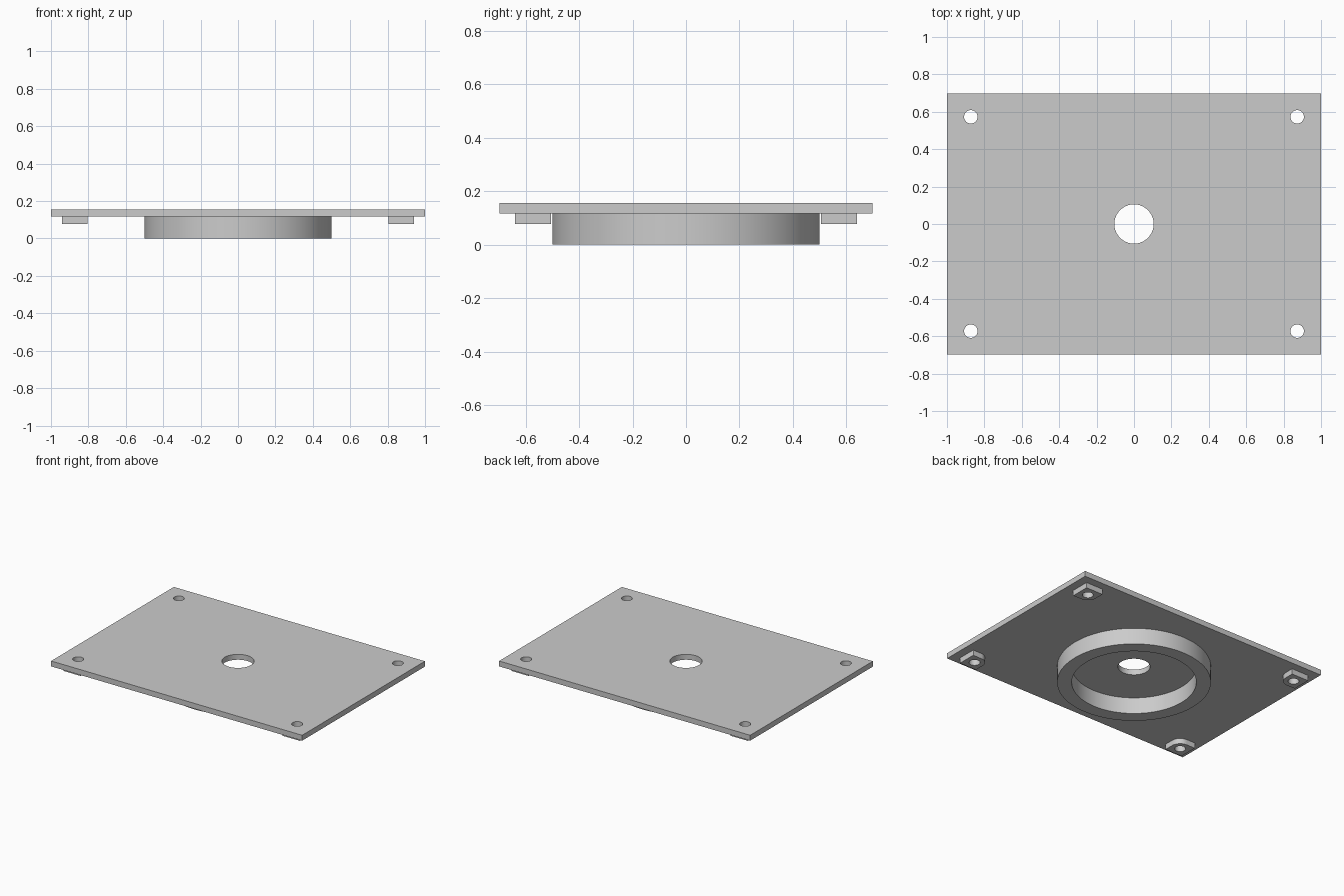
import bpy, bmesh, math

if "Cube" in bpy.data.objects:
    bpy.data.objects.remove(bpy.data.objects["Cube"])

UNDERSIDE, TOP = 0.117, 0.156      # mounting plate heights
PAD_BOTTOM = 0.078
HOLE_X, HOLE_Y = 0.8725, 0.573     # screw positions
PAD_HALF, SCREW_R = 0.0675, 0.036

grey = bpy.data.materials.new("light_grey")
grey.diffuse_color = (0.6, 0.6, 0.6, 1)
grey.use_nodes = True
grey.node_tree.nodes["Principled BSDF"].inputs["Base Color"].default_value = grey.diffuse_color


def arc(cx, cy, r, n=64, start=0.0, sweep=math.tau):
    """Points on an arc; a full circle does not repeat its first point."""
    count = n if sweep == math.tau else n + 1
    return [(cx + r * math.cos(start + sweep * i / n),
             cy + r * math.sin(start + sweep * i / n)) for i in range(count)]


def extrude_outline(name, loops, z0, z1):
    """Solid from an outer outline followed by hole outlines."""
    curve = bpy.data.curves.new(name, 'CURVE')
    curve.dimensions = '2D'
    curve.fill_mode = 'BOTH'
    curve.extrude = (z1 - z0) / 2
    for pts in loops:
        spline = curve.splines.new('POLY')
        spline.points.add(len(pts) - 1)
        for p, (x, y) in zip(spline.points, pts):
            p.co = (x, y, 0, 1)
        spline.use_cyclic_u = True
    temp = bpy.data.objects.new(name + "_outline", curve)
    bpy.context.collection.objects.link(temp)
    bpy.context.view_layer.update()
    deps = bpy.context.evaluated_depsgraph_get()
    mesh = bpy.data.meshes.new_from_object(temp.evaluated_get(deps))
    bpy.data.objects.remove(temp)

    # Weld caps to walls, lift into place
    bm = bmesh.new()
    bm.from_mesh(mesh)
    bmesh.ops.remove_doubles(bm, verts=bm.verts, dist=1e-5)
    bmesh.ops.translate(bm, verts=bm.verts, vec=(0, 0, (z0 + z1) / 2))
    bmesh.ops.recalc_face_normals(bm, faces=bm.faces)
    bm.to_mesh(mesh)
    bm.free()
    mesh.materials.clear()
    mesh.materials.append(grey)

    obj = bpy.data.objects.new(name, mesh)
    bpy.context.collection.objects.link(obj)
    bpy.ops.object.select_all(action='DESELECT')
    obj.select_set(True)
    bpy.context.view_layer.objects.active = obj
    bpy.ops.object.shade_smooth_by_angle(angle=math.radians(30))
    return obj


corners = [(sx, sy) for sx in (-1, 1) for sy in (-1, 1)]

# Rectangular plate with a centre opening and four screw holes
plate = [[(-1, -0.698), (1, -0.698), (1, 0.698), (-1, 0.698)], arc(0, 0, 0.105)]
plate += [arc(sx * HOLE_X, sy * HOLE_Y, SCREW_R, 32) for sx, sy in corners]
extrude_outline("mounting_plate", plate, UNDERSIDE, TOP)

# Round collar under the plate
extrude_outline("collar_ring", [arc(0, 0, 0.5, 96), arc(0, 0, 0.405, 96)], 0, UNDERSIDE)

# Screw pads: square, with the corner facing the centre rounded off
for sx, sy in corners:
    h = PAD_HALF
    shape = [(-h, h), (h, h), (h, -h)]
    shape = shape[::-1] + arc(0, 0, h, 16, math.pi, math.pi / 2)
    outline = [(sx * (HOLE_X + x), sy * (HOLE_Y + y)) for x, y in shape]
    name = "screw_pad_" + ("back" if sy > 0 else "front") + ("_right" if sx > 0 else "_left")
    hole = arc(sx * HOLE_X, sy * HOLE_Y, SCREW_R, 32)
    extrude_outline(name, [outline, hole], PAD_BOTTOM, UNDERSIDE)
